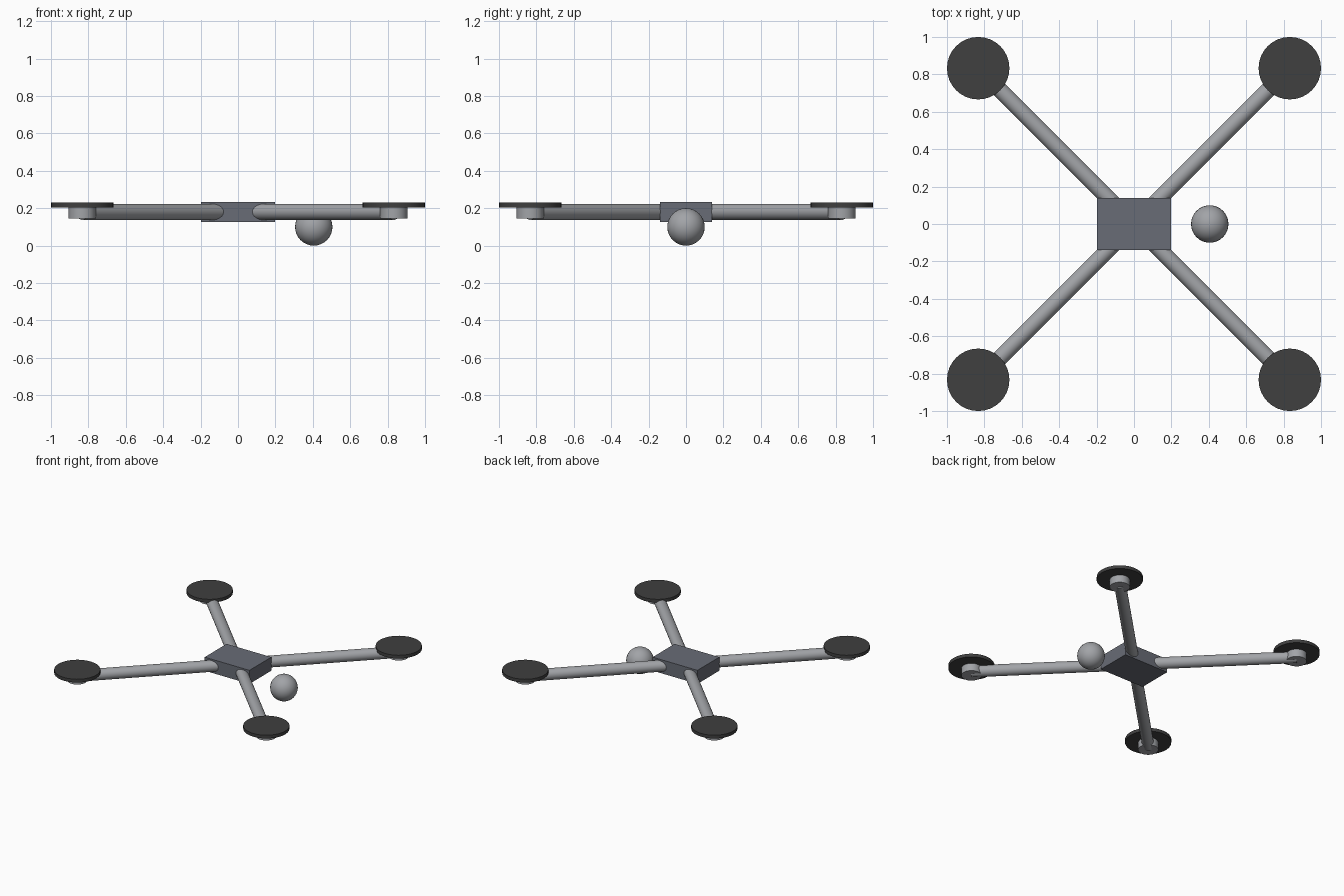
import bpy, math
from mathutils import Vector

if "Cube" in bpy.data.objects:
    bpy.data.objects.remove(bpy.data.objects["Cube"])


def mat(name, c):
    m = bpy.data.materials.new(name)
    m.diffuse_color = (*c, 1)
    m.use_nodes = True
    m.node_tree.nodes["Principled BSDF"].inputs["Base Color"].default_value = m.diffuse_color
    return m


BODY = mat("slate grey", (0.14, 0.15, 0.18))
METAL = mat("light grey", (0.36, 0.37, 0.39))
DARK = mat("charcoal", (0.05, 0.05, 0.05))


def finish(name, m, smooth=True):
    o = bpy.context.object
    o.name = name
    o.data.materials.append(m)
    if smooth:
        bpy.ops.object.shade_smooth_by_angle(angle=math.radians(35))
    return o


def rod(name, a, b, r, m):
    """Cylinder running from point a to point b."""
    a, b = Vector(a), Vector(b)
    d = b - a
    bpy.ops.mesh.primitive_cylinder_add(
        vertices=32, radius=r, depth=d.length, location=(a + b) / 2,
        rotation=d.to_track_quat('Z', 'Y').to_euler())
    return finish(name, m)


# Central body
bpy.ops.mesh.primitive_cube_add(size=1, location=(0, 0, 0.18))
body = bpy.context.object
body.scale = (0.394, 0.276, 0.108)
bpy.ops.object.transform_apply(location=False, rotation=False, scale=True)
finish("body", BODY, False)

# Four arms, each with a motor and a rotor disc
E = 0.833
for sx, side in ((-1, "left"), (1, "right")):
    for sy, end in ((-1, "front"), (1, "back")):
        x, y = sx * E, sy * E
        tag = f"{end}_{side}"
        rod(f"{tag}_arm", (0, 0, 0.18), (x, y, 0.18), 0.043, METAL)
        rod(f"{tag}_motor", (x, y, 0.145), (x, y, 0.21), 0.073, METAL)
        rod(f"{tag}_rotor", (x, y, 0.205), (x, y, 0.231), 0.167, DARK)

# Camera ball beside the body
bpy.ops.mesh.primitive_uv_sphere_add(segments=32, ring_count=16, radius=0.1,
                                     location=(0.405, 0, 0.1))
finish("camera_ball", METAL)
